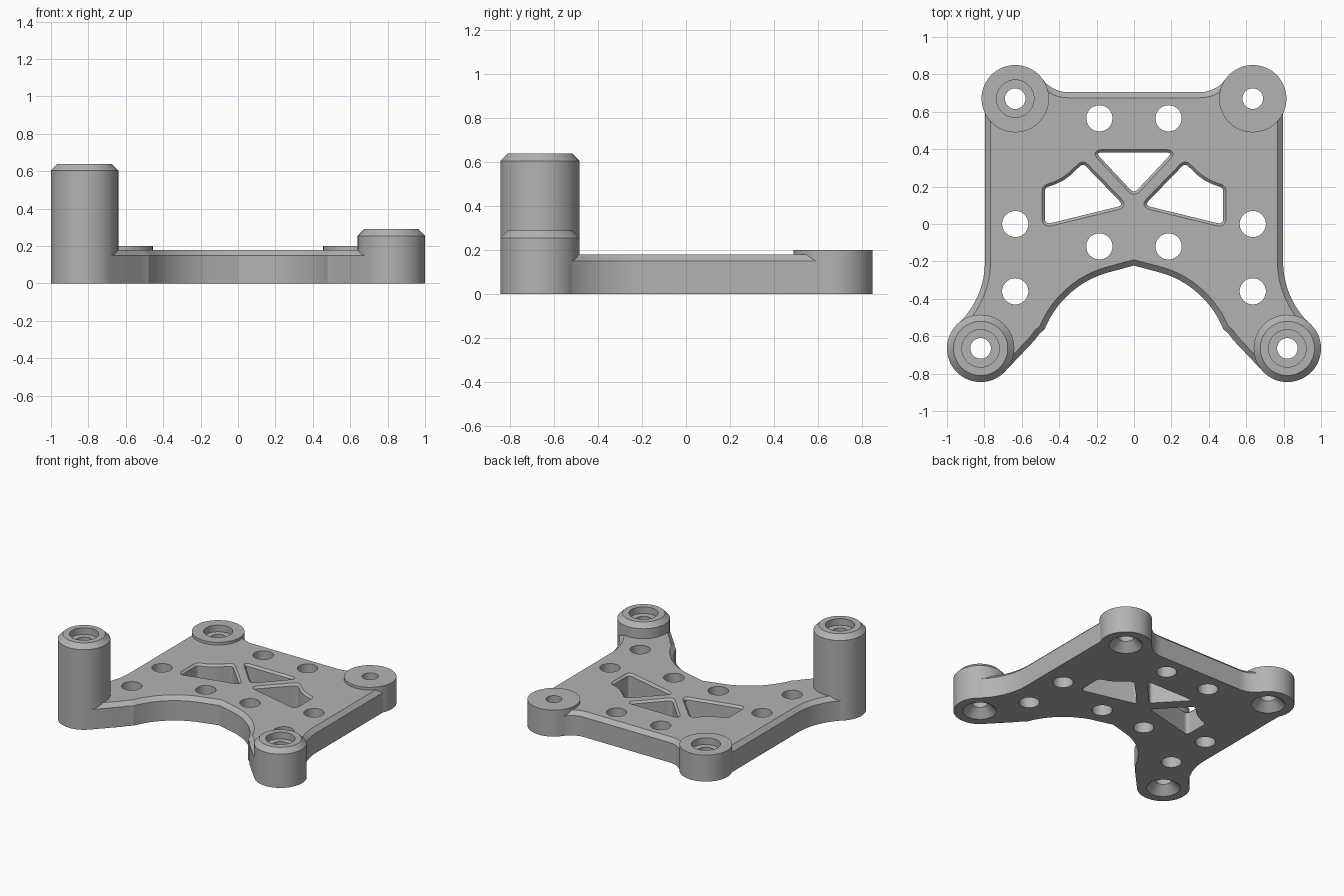
import bpy, bmesh, math
from mathutils import Vector

if "Cube" in bpy.data.objects:
    bpy.data.objects.remove(bpy.data.objects["Cube"])

grey = bpy.data.materials.new("plain grey")
grey.diffuse_color = (0.45, 0.45, 0.45, 1)
grey.use_nodes = True
grey.node_tree.nodes["Principled BSDF"].inputs["Base Color"].default_value = grey.diffuse_color


def arc(cx, cy, r, a0, a1, n=12):
    return [(cx + r * math.cos(math.radians(a0 + (a1 - a0) * i / n)),
             cy + r * math.sin(math.radians(a0 + (a1 - a0) * i / n))) for i in range(n + 1)]


def offset(pts, d):
    # grow (d > 0) or shrink a counter-clockwise outline with mitred corners
    out = []
    for i, p in enumerate(pts):
        p, a, b = Vector(p), Vector(pts[i - 1]), Vector(pts[(i + 1) % len(pts)])
        e, f = (p - a).normalized(), (b - p).normalized()
        n = Vector((e.y, -e.x)) + Vector((f.y, -f.x))
        out.append(p + n * (2 * d / n.length_squared))
    return out


def round_corners(corners, n=6):
    # corners: (x, y, cut length); each cut corner becomes a small curve
    out = []
    for i, (x, y, c) in enumerate(corners):
        p = Vector((x, y))
        if c == 0:
            out.append(p)
            continue
        a = Vector(corners[i - 1][:2])
        b = Vector(corners[(i + 1) % len(corners)][:2])
        s, t = p + (a - p).normalized() * c, p + (b - p).normalized() * c
        out += [s * (1 - u) ** 2 + p * 2 * u * (1 - u) + t * u * u
                for u in (k / n for k in range(n + 1))]
    return out


def loft(bm, rings):
    # rings: list of (z, outline), capped at both ends
    loops = [[bm.verts.new((p[0], p[1], z)) for p in pts] for z, pts in rings]
    n = len(loops[0])
    for lo, hi in zip(loops, loops[1:]):
        for i in range(n):
            j = (i + 1) % n
            bm.faces.new((lo[i], lo[j], hi[j], hi[i]))
    bm.faces.new(loops[0][::-1])
    bm.faces.new(loops[-1])


def turned(bm, x, y, profile, n=64):
    # round part from (radius, z) pairs
    loft(bm, [(z, arc(x, y, r, 0, 360 * (n - 1) / n, n - 1)) for r, z in profile])


def finish(name, bm):
    me = bpy.data.meshes.new(name)
    bmesh.ops.recalc_face_normals(bm, faces=bm.faces)
    bm.to_mesh(me)
    bm.free()
    me.materials.append(grey)
    ob = bpy.data.objects.new(name, me)
    bpy.context.collection.objects.link(ob)
    return ob


def combine(target, tool, operation):
    bpy.context.view_layer.objects.active = target
    mod = target.modifiers.new(operation, 'BOOLEAN')
    mod.object, mod.operation, mod.solver = tool, operation, 'EXACT'
    bpy.ops.object.modifier_apply(modifier=mod.name)
    bpy.data.objects.remove(tool)


# plate with chamfered top edge, left half mirrored to the right
half = arc(-0.353, 0.872, 0.167, -90, -144.4)
half += [(-0.56, 0.80), (-0.70, 0.78), (-0.797, 0.67)]
half += arc(-1.257, -0.2, 0.46, 0, -46.8, 16)
half += [(-0.96, -0.62), (-0.90, -0.78), (-0.75, -0.80),
         (-0.687, -0.786), (-0.53, -0.62), (-0.507, -0.588)]
half += arc(0, -0.755, 0.515, 158, 107, 20)
outline = half + [(0, -0.222)] + [(-x, y) for x, y in half[::-1]]
bm = bmesh.new()
loft(bm, [(0, outline), (0.15, outline), (0.18, offset(outline, -0.03))])
plate = finish("mounting_plate", bm)

# corner bosses: x, y, height, top chamfer, top counterbore
bosses = [(-0.635, 0.67, 0.20, 0, True), (0.635, 0.67, 0.20, 0, False),
          (-0.82, -0.665, 0.64, 0.035, True), (0.82, -0.665, 0.29, 0.035, True)]
bm = bmesh.new()
for x, y, h, c, _ in bosses:
    turned(bm, x, y, [(0.18, 0), (0.18, h - c)] + ([(0.18 - c, h)] if c else []))
combine(plate, finish("bosses", bm), 'UNION')

# screw holes with countersunk underside
bm = bmesh.new()
for x, y, h, c, bore in bosses:
    prof = [(0.135, -0.02), (0.055, 0.06)]
    prof += [(0.055, h - 0.05), (0.10, h - 0.05), (0.10, h + 0.02)] if bore else [(0.055, h + 0.02)]
    turned(bm, x, y, prof)

# plain round holes
for s in (-1, 1):
    for x, y in ((0.185, 0.565), (0.185, -0.12), (0.635, 0), (0.635, -0.36)):
        turned(bm, s * x, y, [(0.07, -0.02), (0.07, 0.3)], 48)

# three lightening windows with chamfered rims
middle = round_corners([(0.205, 0.382, 0.03), (-0.205, 0.382, 0.03), (0, 0.163, 0.03)])
side = round_corners([(-0.477, -0.003, 0.035), (-0.055, 0.100, 0.035), (-0.273, 0.325, 0.025),
                      (-0.335, 0.265, 0), (-0.375, 0.235, 0), (-0.42, 0.212, 0),
                      (-0.477, 0.193, 0.02)])
other = [(-p.x, p.y) for p in side[::-1]]
for w in (middle, side, other):
    loft(bm, [(-0.02, w), (0.165, w), (0.20, offset(w, 0.035))])
combine(plate, finish("cutters", bm), 'DIFFERENCE')

# smooth round walls, crisp edges
bpy.ops.object.select_all(action='DESELECT')
plate.select_set(True)
bpy.context.view_layer.objects.active = plate
bpy.ops.object.shade_smooth_by_angle(angle=math.radians(25))
